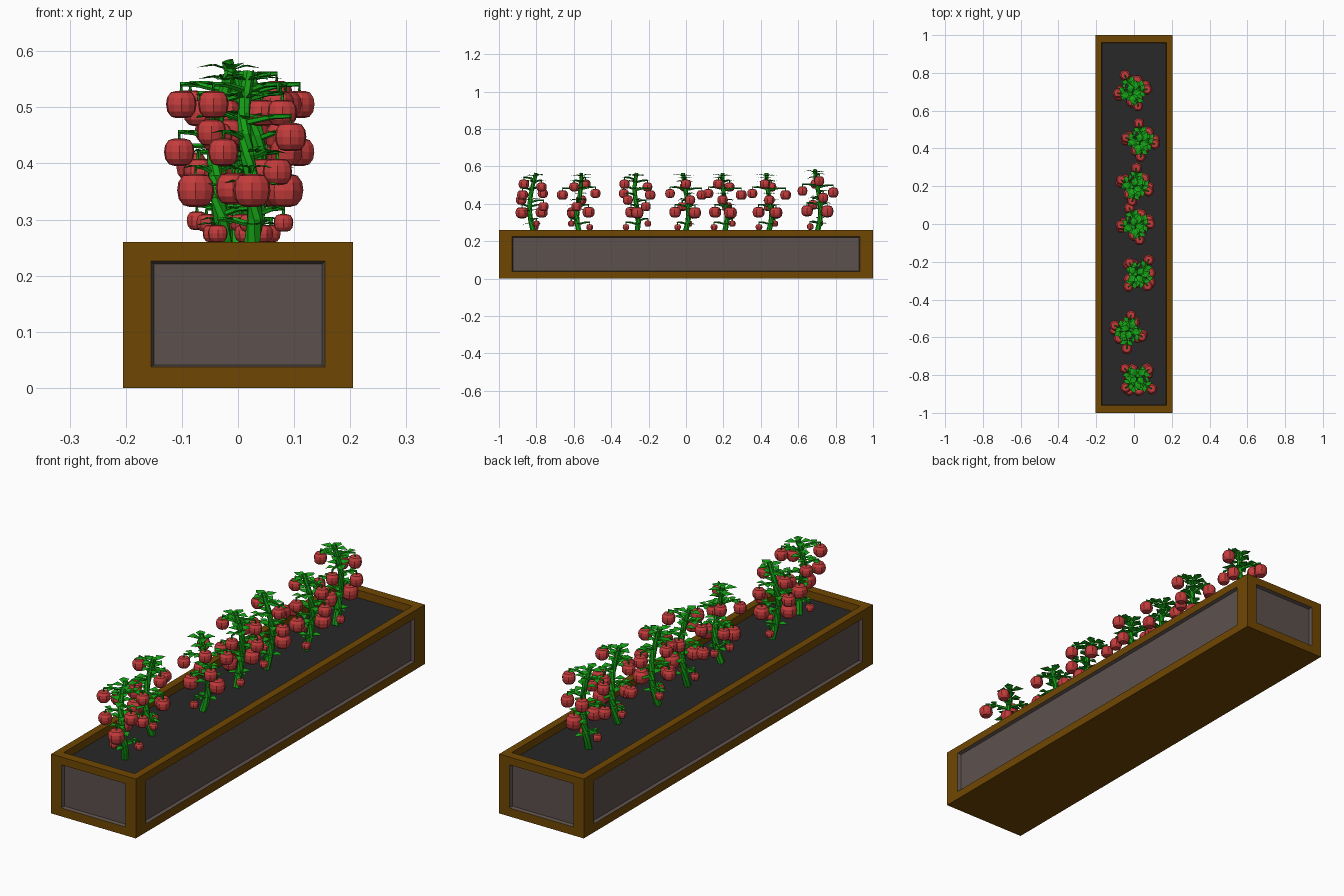
import bpy, bmesh, math, random
from mathutils import Vector, Matrix

if "Cube" in bpy.data.objects:
    bpy.data.objects.remove(bpy.data.objects["Cube"])

random.seed(4)
SOIL_Z = 0.228


def material(name, rgb):
    m = bpy.data.materials.new(name)
    m.diffuse_color = (*rgb, 1)
    m.use_nodes = True
    m.node_tree.nodes["Principled BSDF"].inputs["Base Color"].default_value = m.diffuse_color
    return m


WOOD = material("brown_wood", (0.162, 0.062, 0.0006))
PANEL = material("grey_panel", (0.108, 0.082, 0.074))
SOIL = material("dark_soil", (0.021, 0.021, 0.021))
GREEN = material("leaf_green", (0.008, 0.36, 0.008))
RED = material("tomato_red", (0.56, 0.045, 0.045))


def mesh_from(bm, name, mats):
    me = bpy.data.meshes.new(name)
    bm.to_mesh(me)
    bm.free()
    for m in mats:
        me.materials.append(m)
    return me


def place(name, me, loc=(0, 0, 0), rot=0, scale=1):
    ob = bpy.data.objects.new(name, me)
    ob.location, ob.scale = loc, (1, 1, scale)
    ob.rotation_euler.z = rot
    bpy.context.collection.objects.link(ob)
    return ob


def stepped_face(bm, loops, mats):
    """Nested rectangles bridged by quads, the last one filled."""
    rings = [[bm.verts.new(p) for p in loop] for loop in loops]
    for a, b, m in zip(rings, rings[1:], mats):
        for i in range(4):
            j = (i + 1) % 4
            bm.faces.new((a[i], a[j], b[j], b[i])).material_index = m
    bm.faces.new(rings[-1]).material_index = mats[-1]


# Planter box: four framed walls with sunken panels, rim, soil and base
HX, HY, TOP = 0.205, 1.0, 0.26


def wall(bm, half, out, rot, border, depth):
    def rect(u, z0, z1, d):
        pts = [(-u, d, z0), (u, d, z0), (u, d, z1), (-u, d, z1)]
        return [Matrix.Rotation(rot, 3, 'Z') @ Vector(p) for p in pts]
    u = half - border
    stepped_face(bm, [rect(half, 0, TOP, -out),
                      rect(u, 0.037, 0.226, -out),
                      rect(u - 0.005, 0.041, 0.221, -out + depth)], [0, 1, 1])


def flat(x, y, z):
    return [(-x, -y, z), (x, -y, z), (x, y, z), (-x, y, z)]


bm = bmesh.new()
for k in range(2):
    wall(bm, HX, HY, k * math.pi, 0.05, 0.014)
    wall(bm, HY, HX, math.pi / 2 + k * math.pi, 0.07, 0.014)
stepped_face(bm, [flat(HX, HY, TOP), flat(0.172, 0.96, TOP),
                  flat(0.17, 0.958, SOIL_Z)], [0, 0, 2])
stepped_face(bm, [flat(HX, HY, 0)[::-1]], [0])
bmesh.ops.remove_doubles(bm, verts=bm.verts, dist=1e-5)
bmesh.ops.recalc_face_normals(bm, faces=bm.faces)
place("planter_box", mesh_from(bm, "planter_box", [WOOD, PANEL, SOIL]))


# Plant helpers
HEIGHT = 0.335


def stem_at(z):
    t = z / HEIGHT
    return Vector((0.010 * math.sin(2 * math.pi * t),
                   -0.026 * math.sin(math.pi * t * 1.1), z))


def tube(bm, pts, radii, sides):
    rings = []
    for i, p in enumerate(pts):
        d = (pts[min(i + 1, len(pts) - 1)] - pts[max(i - 1, 0)]).normalized()
        q = d.to_track_quat('Z', 'Y')
        rings.append([bm.verts.new(p + q @ Vector((
            radii[i] * math.cos(2 * math.pi * s / sides),
            radii[i] * math.sin(2 * math.pi * s / sides), 0)))
            for s in range(sides)])
    for a, b in zip(rings, rings[1:]):
        for s in range(sides):
            n = (s + 1) % sides
            bm.faces.new((a[s], a[n], b[n], b[s]))
    bm.faces.new(rings[0][::-1])
    bm.faces.new(rings[-1])


def leaf(bm, root, ang, length, lift):
    """Folded pointed leaf that rises and then droops at its tip."""
    w = length * 0.33
    prof = [(0, 0, 0), (0.5 * length, w, lift + 0.001),
            (length, 0, lift - 0.005), (0.5 * length, -w, lift + 0.001),
            (0.5 * length, 0, lift - 0.002)]
    r = Matrix.Rotation(ang, 3, 'Z')
    a, b, c, d, m = [bm.verts.new(root + r @ Vector(p)) for p in prof]
    for f in ((a, m, b), (m, c, b), (a, d, m), (d, c, m)):
        bm.faces.new(f)


def tomato(bm, centre, r):
    """Squat lobed fruit with a dimple at each pole."""
    segs = 12
    prof = [(0.36, 0.86), (0.70, 0.77), (0.94, 0.42), (1.0, 0.0),
            (0.92, -0.45), (0.66, -0.78), (0.32, -0.87)]
    rings = []
    for rad, z in prof:
        rings.append([bm.verts.new(centre + Vector((
            math.cos(2 * math.pi * s / segs) * rad * r * (1.02 if s % 2 else 0.97),
            math.sin(2 * math.pi * s / segs) * rad * r * (1.02 if s % 2 else 0.97),
            z * r))) for s in range(segs)])
    for a, b in zip(rings, rings[1:]):
        for s in range(segs):
            n = (s + 1) % segs
            bm.faces.new((a[s], b[s], b[n], a[n]))
    for ring, z in ((rings[0], 0.78), (rings[-1], -0.80)):
        pole = bm.verts.new(centre + Vector((0, 0, z * r)))
        for s in range(segs):
            bm.faces.new((ring[s], ring[(s + 1) % segs], pole))
    bmesh.ops.recalc_face_normals(bm, faces=bm.faces)


# One plant: fruit given as angle, distance, world height, radius
FRUIT = [(215, 0.078, 0.505, 0.028), (40, 0.077, 0.490, 0.027),
         (325, 0.090, 0.447, 0.029), (140, 0.088, 0.455, 0.027),
         (232, 0.075, 0.420, 0.028), (50, 0.078, 0.385, 0.027),
         (120, 0.058, 0.355, 0.032), (275, 0.055, 0.352, 0.034),
         (20, 0.065, 0.294, 0.018), (165, 0.058, 0.275, 0.018)]

stems, leaves, fruits = bmesh.new(), bmesh.new(), bmesh.new()
steps = [HEIGHT * i / 9 for i in range(10)]
tube(stems, [stem_at(z) for z in steps],
     [0.015 - 0.0045 * i / 9 for i in range(10)], 7)

for deg, dist, z, r in FRUIT:
    a = math.radians(deg)
    out = Vector((math.cos(a), math.sin(a), 0))
    c = out * dist + Vector((0, -0.012, z - SOIL_Z))
    elbow = c + Vector((0, 0, r + 0.008))
    root = stem_at(elbow.z - 0.012)
    # bent stalk carrying the fruit, with leaves along it
    tube(stems, [root, root.lerp(elbow, 0.6) + Vector((0, 0, 0.004)),
                 elbow, c + Vector((0, 0, r * 0.75))],
         [0.006, 0.005, 0.0042, 0.0035], 5)
    tomato(fruits, c, r)
    mid = root.lerp(elbow, 0.55) + Vector((0, 0, 0.003))
    size = 0.042 if r > 0.02 else 0.03
    for turn in (-1.0, 1.0):
        leaf(leaves, mid, a + turn, size, 0.005)

# Leaves around the main stem, crowded at the crown
for z, count in ((0.06, 2), (0.13, 2), (0.19, 3), (0.25, 3), (0.285, 4), (0.318, 4)):
    start = random.uniform(0, 6.28)
    for i in range(count):
        leaf(leaves, stem_at(z), start + i * 2 * math.pi / count,
             random.uniform(0.05, 0.062), random.uniform(0.006, 0.014))

parts = [("plant_stem", mesh_from(stems, "plant_stem", [GREEN])),
         ("plant_leaves", mesh_from(leaves, "plant_leaves", [GREEN])),
         ("tomatoes", mesh_from(fruits, "tomatoes", [RED]))]

# Row of seven plants: x, y, turn in degrees, height scale
ROW = [(0.02, -0.810, 0, 1), (-0.02, -0.565, 300, 1), (0.015, -0.265, 90, 1),
       (0.0, -0.01, 145, 1), (-0.005, 0.20, 120, 1), (0.025, 0.435, 130, 1),
       (-0.015, 0.695, 150, 1.06)]
for n, (x, y, deg, s) in enumerate(ROW, 1):
    for name, me in parts:
        place(f"{name}_{n}", me, (x, y, SOIL_Z), math.radians(deg), s)
